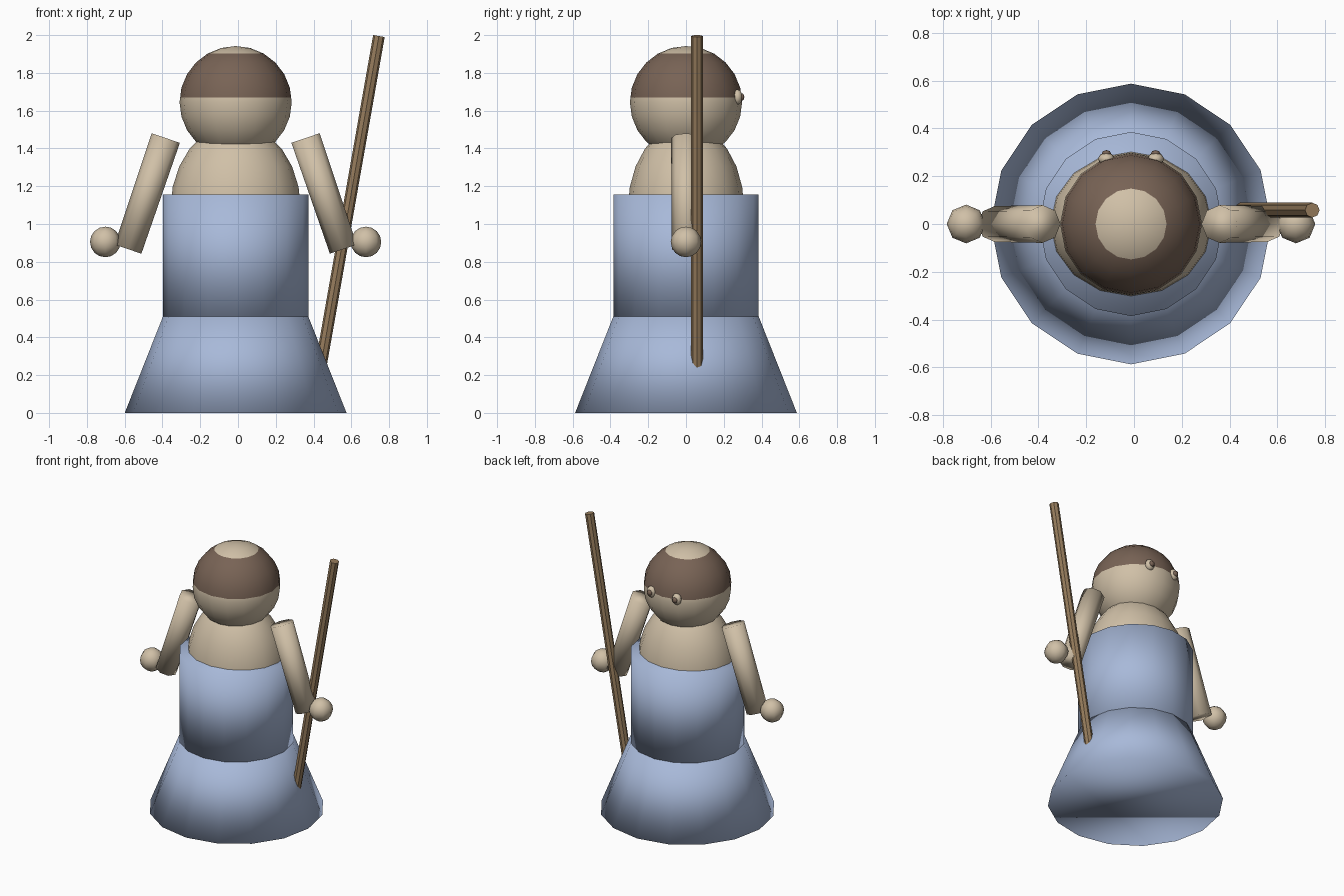
import bpy, bmesh, math
from mathutils import Vector, Matrix

if "Cube" in bpy.data.objects:
    bpy.data.objects.remove(bpy.data.objects["Cube"])

CX = -0.0125  # body axis


def material(name, rgb):
    lin = [(c / 255 / 12.92) if c < 11 else ((c / 255 + 0.055) / 1.055) ** 2.4 for c in rgb]
    m = bpy.data.materials.new(name)
    m.diffuse_color = (*lin, 1)
    m.use_nodes = True
    m.node_tree.nodes["Principled BSDF"].inputs["Base Color"].default_value = m.diffuse_color
    return m


SKIN = material("skin", (208, 192, 167))
BLUE = material("blue cloth", (168, 185, 217))
HAIR = material("brown hair", (120, 99, 85))
WOOD = material("staff wood", (150, 124, 92))


def finish(name, bm, mats, smooth=True):
    me = bpy.data.meshes.new(name)
    for f in bm.faces:
        f.smooth = smooth
    bm.to_mesh(me)
    bm.free()
    for m in mats:
        me.materials.append(m)
    ob = bpy.data.objects.new(name, me)
    bpy.context.collection.objects.link(ob)
    return ob


def rod(name, a, b, r1, r2, sides, mat, smooth=True):
    """Capped cone or cylinder from point a to point b."""
    a, b = Vector(a), Vector(b)
    d = b - a
    bm = bmesh.new()
    bmesh.ops.create_cone(bm, cap_ends=True, segments=sides, radius1=r1, radius2=r2,
                          depth=d.length)
    rot = Matrix.Rotation(math.atan2(d.x, d.z), 4, 'Y')
    bm.transform(Matrix.Translation((a + b) / 2) @ rot)
    return finish(name, bm, [mat], smooth)


def ball_mesh(center, radii, segs, rings):
    bm = bmesh.new()
    bmesh.ops.create_uvsphere(bm, u_segments=segs, v_segments=rings, radius=1)
    bm.transform(Matrix.Translation(center) @ Matrix.Diagonal((*radii, 1)))
    return bm


def ball(name, center, radii, segs, rings, mat):
    return finish(name, ball_mesh(center, radii, segs, rings), [mat])


# Robe
rod("skirt", (CX, 0, 0), (CX, 0, 0.51), 0.587, 0.385, 16, BLUE)
rod("robe_body", (CX, 0, 0.51), (CX, 0, 1.155), 0.385, 0.385, 16, BLUE)

# Shoulders
ball("torso", (CX, 0, 1.08), (0.345, 0.308, 0.45), 16, 12, SKIN)

# Head with a ring of hair around a bald crown
HAIR_LOW, HAIR_TOP = 1.67, 1.897
bm = ball_mesh((CX, 0, 1.645), (0.297, 0.297, 0.297), 16, 12)
for z in (HAIR_LOW, HAIR_TOP):
    bmesh.ops.bisect_plane(bm, geom=bm.verts[:] + bm.edges[:] + bm.faces[:], dist=0.006,
                           plane_co=(0, 0, z), plane_no=(0, 0, 1))
for f in bm.faces:
    f.material_index = int(HAIR_LOW < f.calc_center_median().z < HAIR_TOP)
finish("head", bm, [SKIN, HAIR])

# Paired parts
for side, s in (("left", -1), ("right", 1)):
    rod(side + "_arm", (CX + s * 0.57, 0, 0.867), (CX + s * 0.37, 0, 1.455),
        0.075, 0.079, 8, SKIN)
    ball(side + "_hand", (CX + s * 0.69, 0, 0.905), (0.081, 0.081, 0.081), 8, 8, SKIN)
    ball(side + "_eye", (CX + s * 0.103, 0.272, 1.672), (0.036, 0.027, 0.04), 8, 8, SKIN)
    ball(side + "_pupil", (CX + s * 0.103, 0.295, 1.672), (0.02, 0.014, 0.02), 8, 6, HAIR)

# Staff
rod("staff", (0.428, 0.058, 0.19), (0.746, 0.058, 1.995), 0.031, 0.031, 8, WOOD, False)
